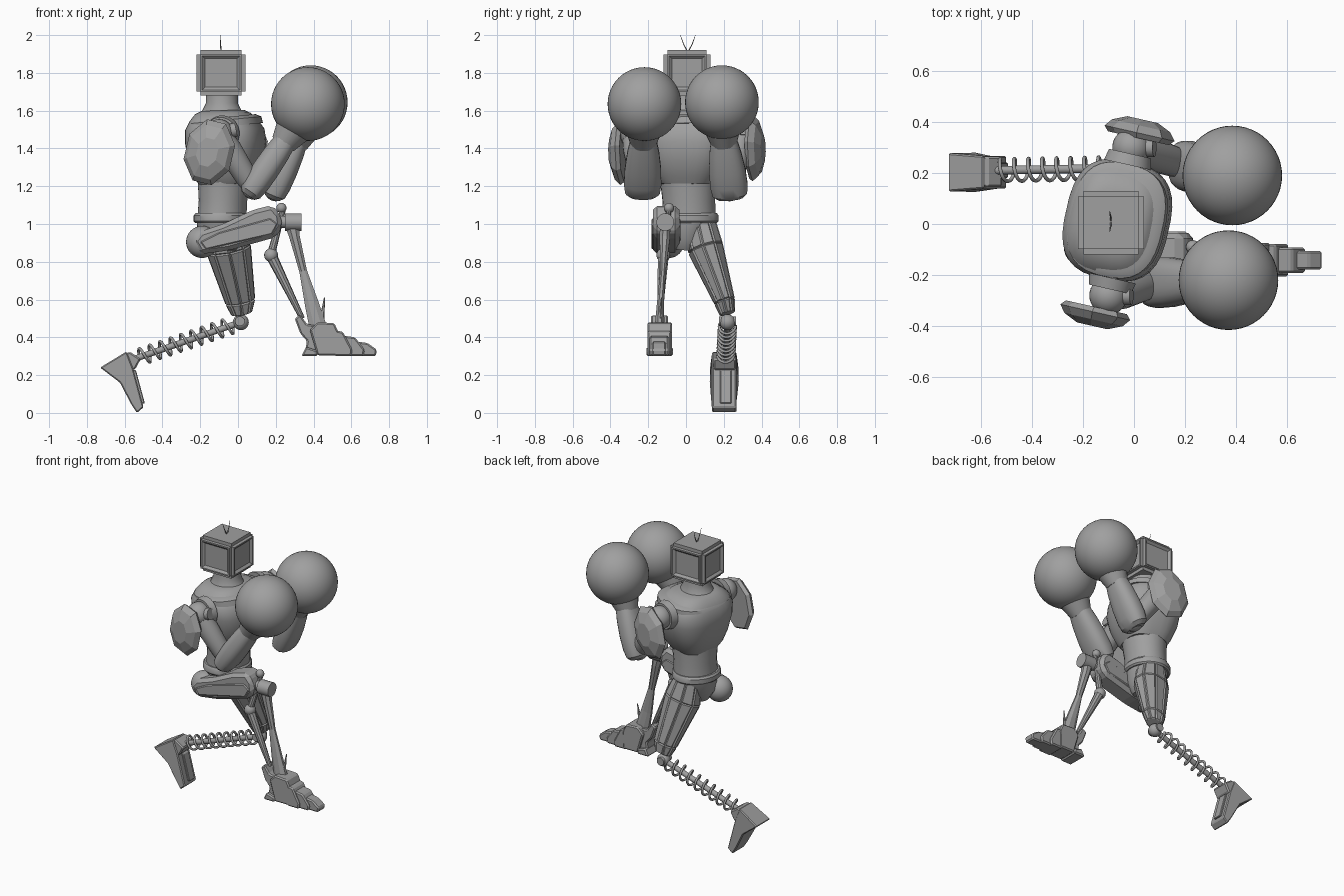
import bpy, bmesh, math
from mathutils import Vector, Matrix

old = bpy.data.objects.get("Cube")
if old:
    bpy.data.objects.remove(old, do_unlink=True)

GREY = (0.35, 0.35, 0.35, 1)
mat = bpy.data.materials.new("plain grey")
mat.use_nodes = True
mat.diffuse_color = GREY
mat.node_tree.nodes["Principled BSDF"].inputs["Base Color"].default_value = GREY


def finish(name, bm, smooth=True):
    bmesh.ops.recalc_face_normals(bm, faces=bm.faces)
    me = bpy.data.meshes.new(name)
    bm.to_mesh(me)
    bm.free()
    me.materials.append(mat)
    ob = bpy.data.objects.new(name, me)
    bpy.context.collection.objects.link(ob)
    if smooth:
        bpy.ops.object.select_all(action='DESELECT')
        ob.select_set(True)
        bpy.context.view_layer.objects.active = ob
        bpy.ops.object.shade_smooth_by_angle(angle=math.radians(35))
    return ob


def loft(name, stations, n=24, power=1.0, side=(0, 1, 0), smooth=True, panel=0):
    """Skin of rings; each station is x, y, z, half width, half depth."""
    bm = bmesh.new()
    d = (Vector(stations[-1][:3]) - Vector(stations[0][:3])).normalized()
    u = Vector(side)
    u = (u - d * u.dot(d)).normalized()
    v = u.cross(d)
    rings = []
    for x, y, z, w, t in stations:
        ring = []
        for i in range(n):
            a = 2 * math.pi * (i + 0.5) / n
            c, s = math.cos(a), math.sin(a)
            c = math.copysign(abs(c) ** power, c)
            s = math.copysign(abs(s) ** power, s)
            ring.append(bm.verts.new(Vector((x, y, z)) + u * w * c + v * t * s))
        rings.append(ring)
    sides = []
    for r, q in zip(rings, rings[1:]):
        for i in range(n):
            j = (i + 1) % n
            sides.append(bm.faces.new((r[i], r[j], q[j], q[i])))
    bm.faces.new(rings[0])
    bm.faces.new(rings[-1])
    if panel:
        bmesh.ops.recalc_face_normals(bm, faces=bm.faces)
        bmesh.ops.inset_individual(bm, faces=sides, thickness=panel, depth=panel)
    return finish(name, bm, smooth)


def rod(name, a, b, r, r2=None, n=16):
    r2 = r if r2 is None else r2
    hint = (0, 1, 0) if abs(b[1] - a[1]) < abs(b[0] - a[0]) + abs(b[2] - a[2]) else (1, 0, 0)
    return loft(name, [(*a, r, r), (*b, r2, r2)], n, side=hint)


def ball(name, c, r, scale=(1, 1, 1), seg=32):
    bm = bmesh.new()
    bmesh.ops.create_uvsphere(bm, u_segments=seg, v_segments=seg // 2, radius=r)
    bmesh.ops.scale(bm, vec=scale, verts=bm.verts)
    bmesh.ops.translate(bm, vec=c, verts=bm.verts)
    return finish(name, bm)


def prism(name, outline, y0, y1, bevel=0.008, taper=None):
    """Side outline in x and z, pushed from y0 to y1; taper narrows it by x."""
    bm = bmesh.new()
    f = bm.faces.new([bm.verts.new((x, y0, z)) for x, z in outline])
    out = bmesh.ops.extrude_face_region(bm, geom=[f])
    for e in out["geom"]:
        if isinstance(e, bmesh.types.BMVert):
            e.co.y = y1
    if taper:
        mid = (y0 + y1) / 2
        for v in bm.verts:
            v.co.y = mid + (v.co.y - mid) * taper(v.co)
    bmesh.ops.recalc_face_normals(bm, faces=bm.faces)
    bmesh.ops.bevel(bm, geom=bm.edges[:], offset=bevel, segments=1, affect='EDGES')
    return finish(name, bm, False)


# Head: bevelled box with framed panels on its sides
bm = bmesh.new()
bmesh.ops.create_cube(bm, size=1)
bmesh.ops.scale(bm, vec=(0.26, 0.25, 0.24), verts=bm.verts)
bmesh.ops.translate(bm, vec=(-0.09, 0.005, 1.80), verts=bm.verts)
bmesh.ops.bevel(bm, geom=bm.edges[:], offset=0.022, segments=2, affect='EDGES')
big = [f for f in bm.faces if f.calc_area() > 0.03 and abs(f.normal.z) < 0.5]
for f in big:
    bmesh.ops.inset_individual(bm, faces=[f], thickness=0.012, depth=0)
    bmesh.ops.inset_individual(bm, faces=[f], thickness=0.02, depth=-0.014)
finish("head", bm, False)
for s in (-1, 1):
    rod("antenna", (-0.09, 0.01, 1.91), (-0.092, 0.01 + s * 0.022, 1.95), 0.003, n=6)
    rod("antenna_tip", (-0.092, 0.01 + s * 0.022, 1.95), (-0.095, 0.01 + s * 0.04, 2.0), 0.003, 0.001, 6)

# Torso, turned a little about the vertical axis
TURN = (0.22, 0.97, 0)
loft("neck", [(-0.085, 0.005, 1.55, 0.12, 0.14), (-0.085, 0.005, 1.6, 0.1, 0.105),
              (-0.085, 0.005, 1.64, 0.085, 0.085), (-0.085, 0.005, 1.70, 0.085, 0.085)], side=TURN)
loft("chest", [(-0.07, 0.01, 1.21, 0.14, 0.13), (-0.07, 0.01, 1.25, 0.17, 0.155),
               (-0.065, 0.015, 1.33, 0.205, 0.19), (-0.065, 0.015, 1.43, 0.235, 0.205),
               (-0.07, 0.015, 1.50, 0.235, 0.20), (-0.075, 0.015, 1.55, 0.21, 0.17),
               (-0.08, 0.015, 1.585, 0.16, 0.14), (-0.08, 0.015, 1.60, 0.12, 0.11)], 32, 0.72, TURN)
loft("collar", [(-0.07, 0.015, 1.515, 0.225, 0.195), (-0.07, 0.015, 1.55, 0.225, 0.185),
                (-0.075, 0.015, 1.565, 0.2, 0.16)], 32, 0.75, TURN)
loft("waist", [(-0.085, 0.015, 1.03, 0.145, 0.13), (-0.08, 0.015, 1.12, 0.14, 0.128),
               (-0.075, 0.01, 1.25, 0.15, 0.14)], side=TURN)
loft("belt", [(-0.09, 0.015, 1.005, 0.15, 0.135), (-0.09, 0.015, 1.015, 0.158, 0.145),
              (-0.09, 0.015, 1.045, 0.158, 0.145), (-0.09, 0.015, 1.057, 0.15, 0.135)], side=TURN)
loft("pelvis", [(-0.09, 0.0, 0.86, 0.06, 0.08), (-0.09, 0.005, 0.92, 0.11, 0.12),
                (-0.09, 0.015, 1.02, 0.14, 0.13)], side=TURN)
ball("hip_ball", (-0.19, -0.09, 0.905), 0.085, (1, 0.95, 1))


# Arms: shoulder, pad, upper arm, forearm and round glove
def arm(tag, s, shoulder, pad, elbow, wrist, glove):
    sh, el, wr = Vector(shoulder), Vector(elbow), Vector(wrist)
    out = Vector(TURN) * s
    rod(tag + "_shoulder_axle", sh - out * 0.1, sh + out * 0.07, 0.045)
    rod(tag + "_shoulder_ring", sh - out * 0.07, sh - out * 0.025, 0.095, 0.085, 24)
    ball(tag + "_shoulder_ball", sh, 0.075)
    rod(tag + "_shoulder_bolt", sh, sh + Vector((0.09, 0, 0.02)), 0.038, n=12)
    pts = [(*sh.lerp(el, t), w, w) for t, w in ((0, 0.06), (0.3, 0.068), (0.8, 0.06), (1, 0.05))]
    loft(tag + "_upper_arm", pts, 16)
    ball(tag + "_elbow", el, 0.06)
    d = (wr - el).normalized()
    pts = [(*(el + (wr - el) * t), w, h) for t, w, h in (
        (-0.16, 0.07, 0.04), (-0.08, 0.093, 0.062), (0.1, 0.1, 0.07), (0.4, 0.097, 0.072),
        (0.75, 0.085, 0.068), (1.0, 0.07, 0.06))]
    loft(tag + "_forearm", pts, 20, 0.8)
    rod(tag + "_glove_cuff", wr - d * 0.02, wr + d * 0.08, 0.068, 0.1, 24)
    ball(tag + "_glove", glove, 0.195, seg=48)
    # Shoulder pad: thick faceted shell, domed outward
    c = Vector(pad)
    steps = ((-0.035, 0.165, 0.12), (-0.015, 0.18, 0.138), (0.015, 0.15, 0.115), (0.04, 0.08, 0.06))
    loft(tag + "_shoulder_pad", [(*(c + out * o), h, w) for o, h, w in steps], 8,
         side=(0.25, 0, 1), smooth=False)


arm("right", -1, (-0.1, -0.28, 1.48), (-0.155, -0.36, 1.38), (0.08, -0.23, 1.19),
    (0.25, -0.225, 1.44), (0.37, -0.22, 1.635))
arm("left", 1, (-0.01, 0.3, 1.49), (0.025, 0.37, 1.40), (0.20, 0.23, 1.18),
    (0.31, 0.2, 1.44), (0.385, 0.19, 1.645))

# Right leg: raised thigh
prism("right_thigh", [(-0.24, 0.91), (-0.2, 0.84), (-0.05, 0.86), (0.2, 0.93), (0.235, 0.985),
                      (0.225, 1.05), (0.18, 1.10), (0.08, 1.075), (-0.08, 1.0), (-0.2, 0.96)],
      -0.175, -0.035, 0.022)
prism("right_thigh_plate", [(-0.2, 0.905), (-0.17, 0.865), (0.18, 0.945), (0.21, 1.0),
                            (0.17, 1.03), (-0.1, 0.955)], -0.183, -0.03, 0.006)
rod("right_knee_axle", (0.19, -0.11, 1.01), (0.25, -0.11, 1.01), 0.032)
rod("right_knee", (0.25, -0.11, 1.01), (0.335, -0.11, 1.01), 0.047)
ball("right_knee_ball", (0.23, -0.09, 1.085), 0.027, seg=16)

# Right leg: shin strut and the piston behind it
loft("right_shin", [(0.285, -0.11, 1.0, 0.03, 0.04), (0.3, -0.112, 0.93, 0.03, 0.03),
                    (0.345, -0.122, 0.75, 0.016, 0.022), (0.39, -0.135, 0.58, 0.02, 0.04),
                    (0.425, -0.14, 0.45, 0.028, 0.05)], 8, smooth=False)
rod("right_piston_link", (0.24, -0.09, 1.08), (0.175, -0.12, 0.84), 0.014, 0.022, 10)
ball("right_piston_joint", (0.175, -0.12, 0.835), 0.037, seg=16)
rod("right_piston", (0.175, -0.12, 0.835), (0.34, -0.14, 0.5), 0.03, 0.014, 10)
rod("right_shin_spike", (0.44, -0.14, 0.46), (0.458, -0.13, 0.61), 0.016, 0.003, 6)

# Right foot: heel, instep and segmented toes
prism("right_heel", [(0.3, 0.5), (0.33, 0.52), (0.365, 0.47), (0.43, 0.46), (0.44, 0.31),
                     (0.35, 0.3), (0.365, 0.38), (0.33, 0.42)], -0.185, -0.095)
prism("right_instep", [(0.38, 0.44), (0.42, 0.48), (0.51, 0.475), (0.535, 0.42), (0.53, 0.305),
                       (0.42, 0.305)], -0.205, -0.075)
for k in range(3):
    x, h = 0.5 + k * 0.065, 0.14 - k * 0.03
    w = 0.063 - k * 0.013
    prism("right_toe_segment", [(x + 0.01, 0.3), (x - 0.015, 0.3 + h), (x + 0.055, 0.29 + h),
                                (x + 0.105, 0.335), (x + 0.1, 0.3)], -0.142 - w, -0.142 + w)
prism("right_toe_tip", [(0.64, 0.3), (0.64, 0.365), (0.715, 0.35), (0.73, 0.325), (0.715, 0.3)],
      -0.168, -0.118, 0.006)
prism("right_heel_pad", [(0.335, 0.3), (0.36, 0.35), (0.42, 0.33), (0.42, 0.3)], -0.21, -0.07)

# Left leg: panelled thigh and knee
loft("left_thigh", [(-0.075, 0.075, 1.0, 0.08, 0.09), (-0.05, 0.105, 0.87, 0.09, 0.115),
                    (0.012, 0.205, 0.59, 0.05, 0.075), (0.02, 0.22, 0.525, 0.035, 0.05)],
     9, smooth=False, panel=0.008)
rod("left_knee_pin", (0.01, 0.175, 0.485), (0.01, 0.265, 0.485), 0.026)
ball("left_knee", (0.015, 0.22, 0.48), 0.042, seg=20)

# Left leg: core rod inside a coil spring
a, b = Vector((0.0, 0.22, 0.475)), Vector((-0.55, 0.21, 0.285))
rod("left_spring_core", a, b, 0.017)
d = (b - a).normalized()
u = Vector((0, 1, 0))
u = (u - d * u.dot(d)).normalized()
v = d.cross(u)
TURNS, STEPS = 9, 18
cu = bpy.data.curves.new("left_spring", 'CURVE')
cu.dimensions = '3D'
cu.bevel_depth = 0.0075
cu.bevel_resolution = 2
sp = cu.splines.new('POLY')
sp.points.add(TURNS * STEPS)
for i, p in enumerate(sp.points):
    t = i / (TURNS * STEPS)
    ang = 2 * math.pi * i / STEPS
    p.co = (*(a.lerp(b, 0.05 + 0.9 * t) + (u * math.cos(ang) + v * math.sin(ang)) * 0.044), 1)
cu.materials.append(mat)
bpy.context.collection.objects.link(bpy.data.objects.new("left_spring", cu))

# Left foot: tipped with the toe on the ground
prism("left_foot", [(-0.73, 0.24), (-0.59, 0.325), (-0.555, 0.235), (-0.5, 0.03), (-0.535, 0.0),
                    (-0.565, 0.045), (-0.625, 0.16)], 0.135, 0.27, 0.006,
      lambda c: 1.12 if c.x < -0.6 else 0.95)
prism("left_ankle", [(-0.6, 0.31), (-0.575, 0.325), (-0.515, 0.285), (-0.545, 0.23), (-0.59, 0.22)],
      0.145, 0.265, 0.008)
prism("left_foot_plate", [(-0.565, 0.23), (-0.54, 0.225), (-0.493, 0.05), (-0.515, 0.05)], 0.18, 0.24, 0.004)
